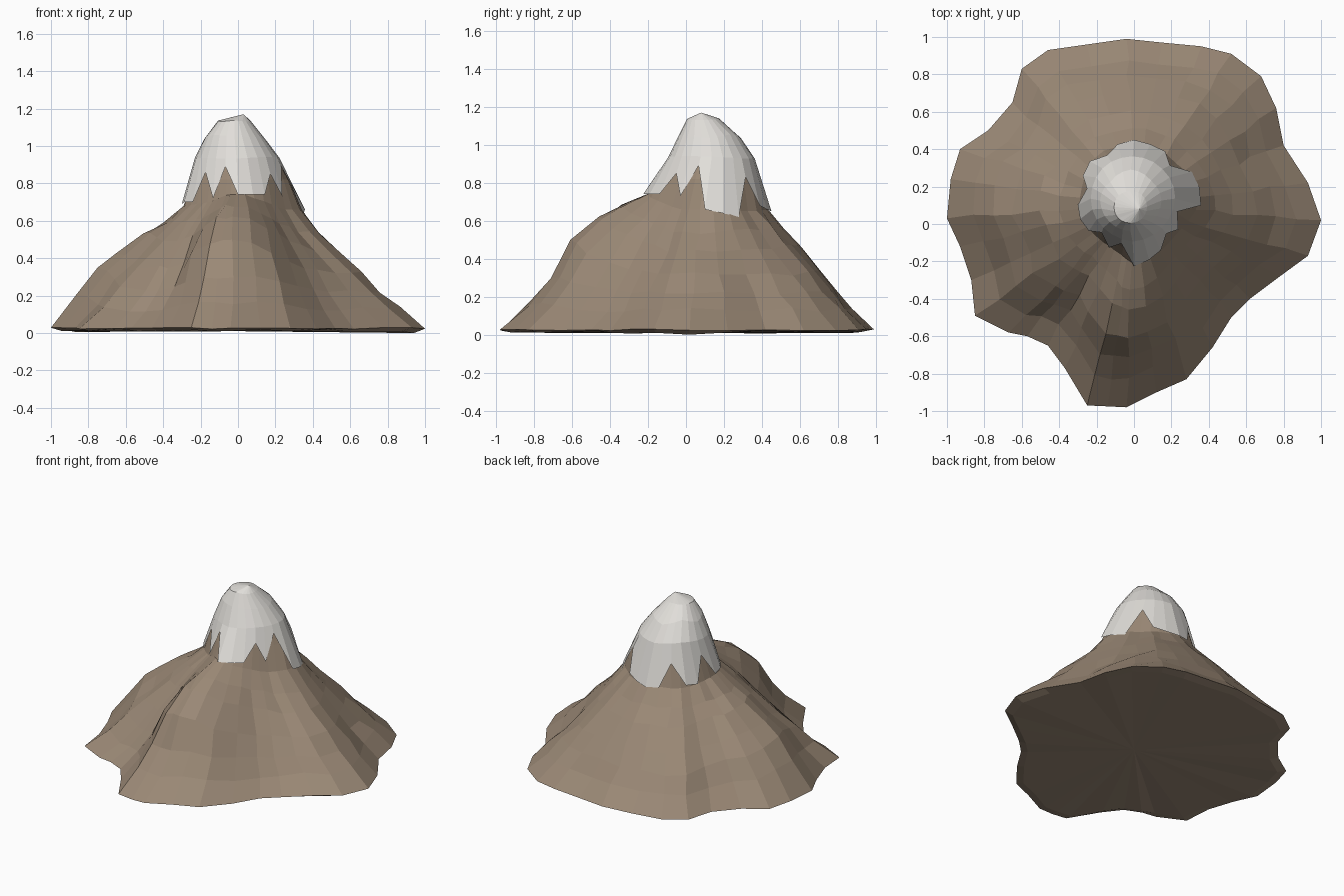
import bpy, bmesh, math, random
from mathutils import Vector

random.seed(4)
cube = bpy.data.objects.get("Cube")
if cube:
    bpy.data.objects.remove(cube)


def material(name, colour):
    mat = bpy.data.materials.new(name)
    mat.use_nodes = True
    mat.diffuse_color = colour
    mat.node_tree.nodes["Principled BSDF"].inputs["Base Color"].default_value = colour
    return mat


def lerp_table(table, x):
    """Piecewise linear lookup of tuples."""
    for (x0, v0), (x1, v1) in zip(table, table[1:]):
        if x <= x1:
            f = max(0, (x - x0) / (x1 - x0))
            return [a + (b - a) * f for a, b in zip(v0, v1)]
    return list(table[-1][1])


def loft(name, rings, mat, close_start=None, close_end=None):
    """Skin closed rings of points, with optional centre points at the ends."""
    bm = bmesh.new()
    loops = [[bm.verts.new(p) for p in ring] for ring in rings]
    n = len(loops[0])
    for a, b in zip(loops, loops[1:]):
        for i in range(n):
            j = (i + 1) % n
            bm.faces.new((a[i], a[j], b[j], b[i]))
    for loop, point in ((loops[0], close_start), (loops[-1], close_end)):
        if point:
            centre = bm.verts.new(point)
            for i in range(n):
                bm.faces.new((loop[i], loop[(i + 1) % n], centre))
    bmesh.ops.recalc_face_normals(bm, faces=bm.faces)
    mesh = bpy.data.meshes.new(name)
    bm.to_mesh(mesh)
    bm.free()
    mesh.materials.append(mat)
    obj = bpy.data.objects.new(name, mesh)
    bpy.context.collection.objects.link(obj)
    return obj


rock = material("brown rock", (0.325, 0.248, 0.18, 1))
snow = material("pale snow", (0.75, 0.73, 0.695, 1))

# Foot of the mountain, counter-clockwise
outline = [(1, .02), (.93, .22), (.8, .42), (.76, .62), (.68, .79), (.52, .91),
           (.36, .95), (.15, .97), (-.04, .99), (-.25, .96), (-.46, .93), (-.6, .83),
           (-.65, .65), (-.78, .5), (-.93, .4), (-.98, .24), (-1, .03), (-.93, -.12),
           (-.87, -.3), (-.85, -.49), (-.67, -.58), (-.57, -.6), (-.46, -.65),
           (-.37, -.77), (-.25, -.97), (-.14, -.975), (-.04, -.98), (.12, -.9), (.28, -.83),
           (.42, -.66), (.52, -.5), (.62, -.4), (.78, -.28), (.93, -.17)]

# Slope heights from neck to foot, by compass angle
steps = [0, .15, .3, .5, .65, .8]
east = (.66, .54, .44, .32, .225, .135)
north = (.66, .56, .47, .34, .24, .14)
gully = (.70, .61, .51, .35, .23, .12)
shoulder = (.72, .64, .56, .43, .28, .15)
bulge = (.74, .68, .62, .49, .30, .16)
slopes = [(0, east), (45, (.65, .56, .46, .32, .22, .13)), (90, north), (135, north),
          (178, (.68, .59, .53, .43, .35, .21)), (192, (.68, .58, .53, .42, .33, .2)),
          (215, (.69, .58, .49, .35, .24, .13)), (234, gully), (247, shoulder),
          (259, bulge), (277, bulge), (287, shoulder), (303, gully), (330, east), (360, east)]

# Snow outline radius and hem height, every fifteen degrees
radius = [.35, .35, .34, .32, .33, .33, .34, .33, .34, .33, .31, .30,
          .30, .30, .28, .27, .27, .30, .36, .33, .30, .28, .28, .31]
hem = [.66, .64, .62, .83, .68, .66, .65, .66, .82, .68, .67, .84,
       .69, .70, .70, .86, .72, .89, .74, .74, .74, .85, .73, .89]
radii = [(i * 15, (r,)) for i, r in enumerate(radius + radius[:1])]

# Peak taper by height: scale, centre x, centre y, roundness
taper = [(.62, (1.04, 0, .1, 0)), (.68, (1, 0, .1, 0)), (.82, (.86, 0, .12, .4)),
         (.97, (.67, -.01, .14, 1)), (1.06, (.48, -.02, .12, 1)), (1.14, (.26, -.02, .09, 1))]


def peak_point(angle, z, shrink=1.0):
    scale, cx, cy, roundness = lerp_table(taper, z)
    r = lerp_table(radii, angle)[0]
    r = (r + (.315 - r) * roundness) * scale * shrink
    a = math.radians(angle)
    return Vector((cx + r * math.cos(a), cy + r * math.sin(a), z))


# Rocky body: underside, foot, slopes and the core below the snow
angles = [math.degrees(math.atan2(y - .1, x)) % 360 for x, y in outline]
# The first foot point lies just below the +x axis, so its angle wraps round
foot = [Vector((x, y, .027 + random.uniform(-.006, .003))) for x, y in outline]
underside = [Vector((p.x * .94, p.y * .94, random.uniform(.006, .022))) for p in foot]
underside[0].z = 0
rings = [underside, foot]
for k in reversed(range(len(steps))):
    ring = []
    for angle, p in zip(angles, foot):
        z = lerp_table(slopes, angle)[k]
        neck = peak_point(angle, z if k == 0 else .68, .97)
        q = neck.lerp(p, steps[k])
        wobble = .01 if k else 0
        q.z = z + random.uniform(-wobble, wobble)
        q.x += random.uniform(-wobble, wobble)
        q.y += random.uniform(-wobble, wobble)
        ring.append(q)
    rings.append(ring)
for z in (.82, .94):
    rings.append([peak_point(a, z, .95) for a in angles])
loft("mountain_body", rings, rock, (0, 0, .01), (0, .12, 1.0))

# Snow cap with a jagged hem and broad facets above it
around = [i * 15 for i in range(24)]
cap = [[peak_point(a, z, 1.01) for a, z in zip(around, hem)]]
for z, wobble in ((.94, .015), (1.05, .02), (1.135, .008)):
    shifts = [random.uniform(-wobble, wobble) for i in range(8)]
    facets = [(i * 45, (s,)) for i, s in enumerate(shifts + shifts[:1])]
    ring = []
    for a in around:
        shift = lerp_table(facets, a)[0]
        ring.append(peak_point(a, z + shift, 1.01 + shift * 2))
    cap.append(ring)
loft("snow_cap", cap, snow, close_end=(.03, .08, 1.17))
